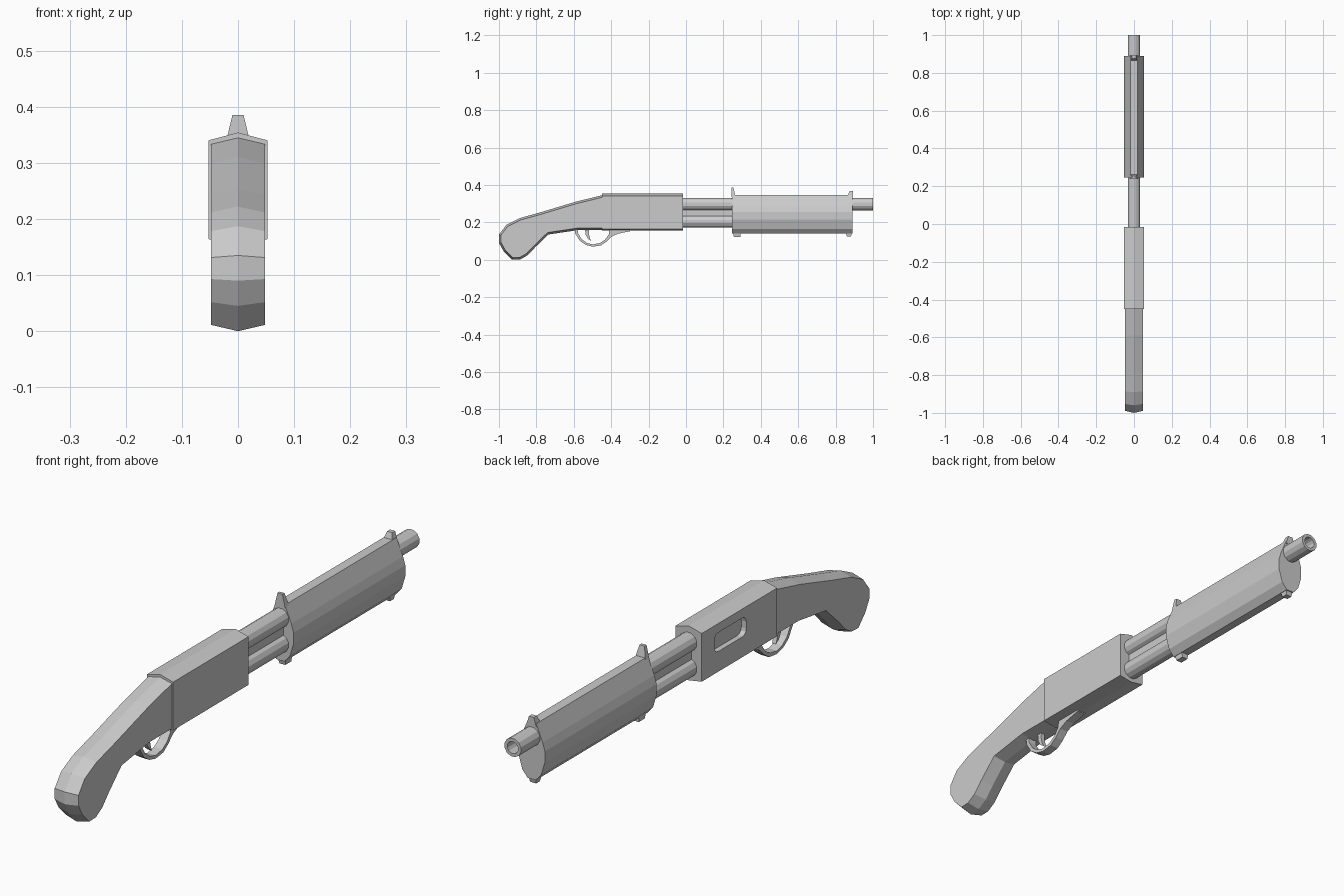
import bpy, bmesh, math
from mathutils import Vector

if "Cube" in bpy.data.objects:
    bpy.data.objects.remove(bpy.data.objects["Cube"])

grey = bpy.data.materials.new("plain_grey")
grey.use_nodes = True
colour = (0.6, 0.6, 0.6, 1)
grey.diffuse_color = colour
grey.node_tree.nodes["Principled BSDF"].inputs["Base Color"].default_value = colour


def loft(name, rings):
    """Bridge matching rings of points and cap both ends."""
    bm = bmesh.new()
    loops = [[bm.verts.new(p) for p in ring] for ring in rings]
    n = len(loops[0])
    for a, b in zip(loops, loops[1:]):
        for i in range(n):
            j = (i + 1) % n
            bm.faces.new((a[i], a[j], b[j], b[i]))
    bm.faces.new(loops[0][::-1])
    bm.faces.new(loops[-1])
    bmesh.ops.recalc_face_normals(bm, faces=bm.faces)
    mesh = bpy.data.meshes.new(name)
    bm.to_mesh(mesh)
    bm.free()
    mesh.materials.append(grey)
    obj = bpy.data.objects.new(name, mesh)
    bpy.context.collection.objects.link(obj)
    return obj


def side_plate(name, outline, x0, x1):
    """Extrude a (y, z) outline across x."""
    return loft(name, [[(x, y, z) for y, z in outline] for x in (x0, x1)])


def section(name, half, y0, y1):
    """Mirror a half (x, z) section and extrude it along y."""
    full = half + [(-x, z) for x, z in reversed(half) if x > 0]
    return loft(name, [[(x, y, z) for x, z in full] for y in (y0, y1)])


def tube(name, z, stations, sides=12):
    """Turned shape along y from (y, radius) stations."""
    step = math.tau / sides
    return loft(name, [[(r * math.cos((i + .5) * step), y, z + r * math.sin((i + .5) * step))
                        for i in range(sides)] for y, r in stations])


def inset(outline, d):
    """Move each point of a clockwise outline inwards by d."""
    pts = [Vector(p) for p in outline]
    result = []
    for i, p in enumerate(pts):
        a = (p - pts[i - 1]).normalized()
        b = (pts[(i + 1) % len(pts)] - p).normalized()
        m = Vector((a.y + b.y, -a.x - b.x)).normalized()
        result.append(p + m * d / max(0.5, m.dot(Vector((a.y, -a.x)))))
    return result


# Grip stock: flat sides with a ridge along the centre
ridge = [(-1.0, .09), (-1.0, .135), (-.96, .187), (-.89, .222), (-.78, .253),
         (-.59, .31), (-.44, .347), (-.42, .347), (-.42, .158), (-.58, .158),
         (-.735, .135), (-.807, .066), (-.845, .025), (-.885, .002),
         (-.93, .0), (-.975, .045)]
flank = inset(ridge, .011)
loft("grip_stock", [[(x, y, z) for y, z in pts]
                    for x, pts in ((-.048, flank), (0, ridge), (.048, flank))])

# Receiver with a rounded port cut into its right side
receiver = section("receiver", [(0, .354), (.053, .34), (.053, .164), (0, .155)], -.45, -.015)
port = []
for cy, cz, start in ((-.11, .285, 0), (-.25, .285, 90), (-.25, .26, 180), (-.11, .26, 270)):
    for k in range(4):
        t = math.radians(start + 30 * k)
        port.append((cy + .022 * math.cos(t), cz + .022 * math.sin(t)))
cutter = side_plate("port_cutter", port, -.09, -.033)
cutter.hide_render = True
cutter.display_type = 'WIRE'
cut = receiver.modifiers.new("port", 'BOOLEAN')
cut.operation = 'DIFFERENCE'
cut.solver = 'EXACT'
cut.object = cutter
cutter.hide_set(True)

# Barrel with a recessed bore, magazine tube and the bar between them
tube("barrel", .297, [(-.03, .034), (1.0, .034), (1.0, .022), (.94, .022)])
tube("magazine_tube", .204, [(-.03, .034), (.3, .034)])
section("action_bar", [(.012, .27), (.012, .23)], -.03, .3)

# Sliding fore-end
section("fore_end", [(.018, .347), (.044, .285), (.053, .255), (.053, .215),
                     (.038, .165), (.016, .14)], .245, .89)

# Fore-end lugs: (name, base y range, tip y range, base z, tip z, base and tip half width)
for name, base, tip, z0, z1, w0, w1 in (
        ("top_rear_lug", (.242, .265), (.242, .254), .335, .385, .022, .01),
        ("top_front_lug", (.862, .892), (.875, .892), .335, .368, .02, .01),
        ("bottom_rear_lug", (.25, .292), (.256, .29), .15, .122, .016, .012),
        ("bottom_front_lug", (.852, .888), (.86, .882), .15, .124, .016, .012)):
    loft(name, [[(-w, a, z), (w, a, z), (w, b, z), (-w, b, z)]
                for (a, b), z, w in ((base, z0, w0), (tip, z1, w1))])

# Trigger guard as a bent strap, and the trigger hook
outer = [(-.595, .165), (-.592, .14), (-.567, .1), (-.535, .079), (-.5, .07),
         (-.455, .076), (-.425, .097), (-.4, .122), (-.364, .139), (-.3, .152), (-.3, .165)]
inner = [(-.41, .165), (-.413, .135), (-.432, .108), (-.46, .089), (-.5, .082),
         (-.53, .09), (-.558, .11), (-.578, .143), (-.578, .165)]
side_plate("trigger_guard", outer + inner, -.017, .017)
side_plate("trigger", [(-.54, .165), (-.537, .135), (-.526, .114), (-.508, .1),
                       (-.515, .12), (-.52, .14), (-.518, .165)], -.008, .008)
